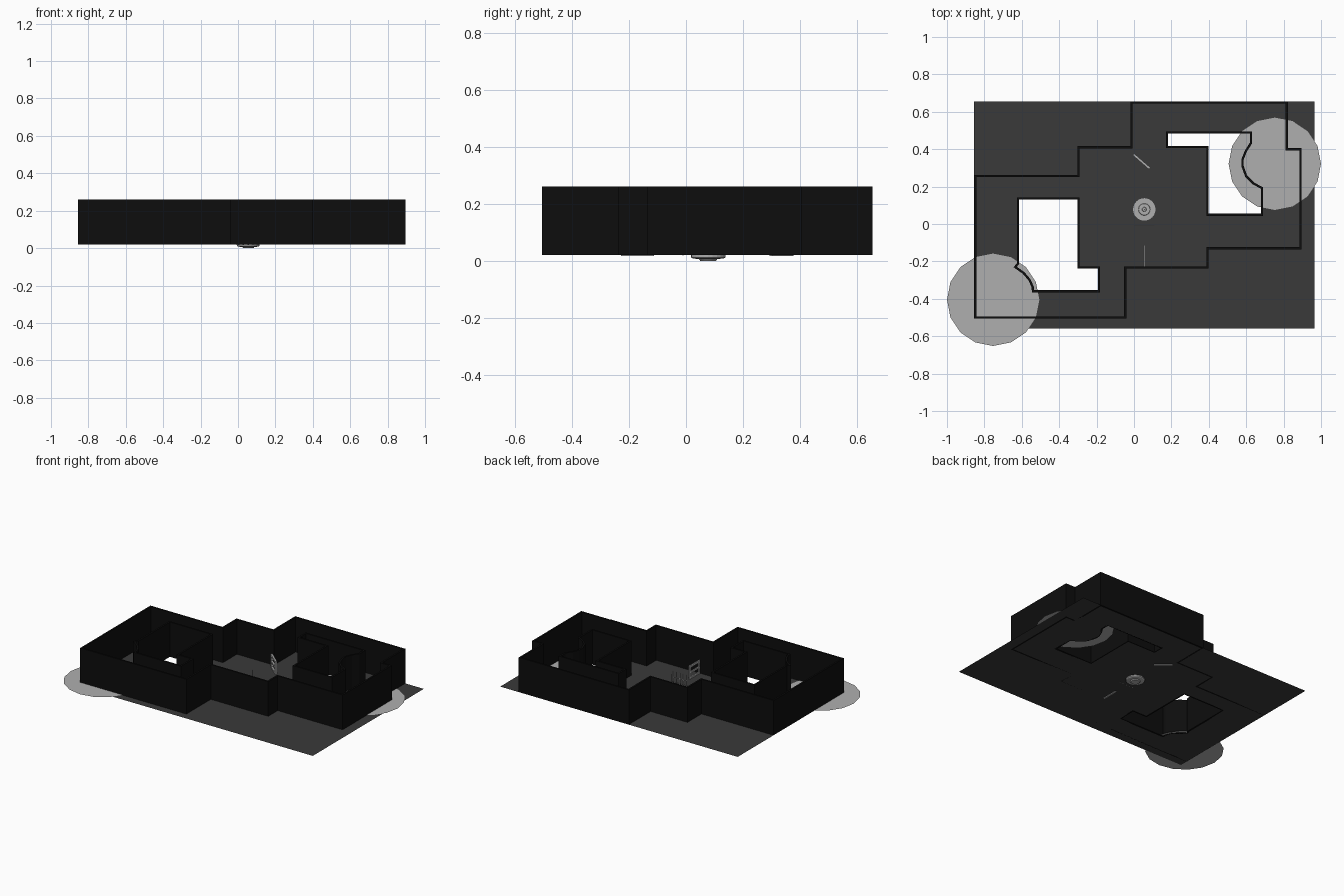
import bpy, bmesh, math
from mathutils import Vector, Matrix

if "Cube" in bpy.data.objects:
    bpy.data.objects.remove(bpy.data.objects["Cube"])

def material(name, v):
    m = bpy.data.materials.new(name)
    m.diffuse_color = (v, v, v, 1)
    m.use_nodes = True
    m.node_tree.nodes["Principled BSDF"].inputs["Base Color"].default_value = m.diffuse_color
    return m

BLACK = material("wall black", 0.004)
DARK = material("floor charcoal", 0.042)
GREY = material("light grey", 0.43)

def finish(bm, name, mat):
    me = bpy.data.meshes.new(name)
    bm.to_mesh(me)
    bm.free()
    me.materials.append(mat)
    ob = bpy.data.objects.new(name, me)
    bpy.context.collection.objects.link(ob)
    return ob

# Plan outlines (wall centre lines)
OUTER = [(-.849, .257), (-.297, .257), (-.297, .41), (-.014, .41), (-.014, .649),
         (.817, .649), (.817, .399), (.89, .399), (.89, -.129), (.393, -.129),
         (.393, -.233), (-.047, -.233), (-.047, -.5), (-.849, -.5)]
COURT_LEFT = [(-.62, .137), (-.297, .137), (-.297, -.233), (-.187, -.233), (-.187, -.36),
              (-.54, -.36), (-.542, -.335), (-.56, -.297), (-.59, -.262), (-.635, -.23), (-.62, -.212)]
COURT_RIGHT = [(.177, .489), (.625, .489), (.625, .432), (.598, .39), (.58, .345), (.58, .31),
               (.6, .255), (.638, .217), (.685, .192), (.685, .05), (.393, .05),
               (.393, .412), (.177, .412)]
FLOOR = [(-.855, -.56), (.965, -.56), (.965, .655), (-.855, .655)]
Z0, Z1 = 0.02, 0.26

def offset(pts, d):
    """Mitred offset of a closed plan outline."""
    out, n = [], len(pts)
    for i in range(n):
        a, b, c = (Vector(pts[(i + k) % n]) for k in (-1, 0, 1))
        e, f = (b - a).normalized(), (c - b).normalized()
        n1, n2 = Vector((-e.y, e.x)), Vector((-f.y, f.x))
        out.append(b + (n1 + n2) * d / max(1 + n1.dot(n2), 0.4))
    return out

def wall(name, pts, t=0.012):
    bm = bmesh.new()
    rings = [[bm.verts.new((p.x, p.y, z)) for p in offset(pts, d)]
             for d, z in ((t / 2, Z0), (t / 2, Z1), (-t / 2, Z1), (-t / 2, Z0))]
    n = len(pts)
    for k in range(4):
        r, s = rings[k], rings[(k + 1) % 4]
        for i in range(n):
            j = (i + 1) % n
            bm.faces.new((r[i], r[j], s[j], s[i]))
    bmesh.ops.recalc_face_normals(bm, faces=bm.faces)
    return finish(bm, name, BLACK)

wall("outer_wall", OUTER)
wall("left_courtyard_wall", COURT_LEFT)
wall("right_courtyard_wall", COURT_RIGHT)

# Floor sheet with the two courtyard openings
bm = bmesh.new()
edges = []
for loop in (FLOOR, COURT_LEFT, COURT_RIGHT):
    vs = [bm.verts.new((x, y, Z0)) for x, y in loop]
    edges += [bm.edges.new((vs[i], vs[(i + 1) % len(vs)])) for i in range(len(vs))]
bmesh.ops.triangle_fill(bm, edges=edges, use_beauty=True, normal=(0, 0, 1))
for f in bm.faces:
    f.normal_update()
    if f.normal.z < 0:
        f.normal_flip()
finish(bm, "floor", DARK)

# Flat round pads at opposite corners
for name, x, y in (("right_round_pad", .753, .322), ("left_round_pad", -.753, -.405)):
    bm = bmesh.new()
    bmesh.ops.create_circle(bm, cap_ends=True, segments=16, radius=.247,
                            matrix=Matrix.Translation((x, y, Z0 + .002)))
    finish(bm, name, GREY)

# Round stepped pedestal sunk through the floor, with a slim post
def lathe(name, profile, x, y, seg=24):
    bm = bmesh.new()
    rings = [[bm.verts.new((x + r * math.cos(2 * math.pi * i / seg),
                            y + r * math.sin(2 * math.pi * i / seg), z)) for i in range(seg)]
             for r, z in profile]
    for a, b in zip(rings, rings[1:]):
        for i in range(seg):
            j = (i + 1) % seg
            bm.faces.new((a[i], a[j], b[j], b[i]))
    bm.faces.new(rings[0][::-1])
    bm.faces.new(rings[-1])
    return finish(bm, name, GREY)

lathe("round_pedestal", [(.028, 0), (.032, .006), (.055, .008), (.06, .012), (.06, .022),
                         (.032, .022), (.03, .026), (.012, .026), (.01, .03),
                         (.003, .03), (.003, .13)], .055, .078)

# Upright framed screens made of bars
def screen(name, x, y, angle, bars, t):
    bm = bmesh.new()
    for u0, u1, z0, z1 in bars:
        m = (Matrix.Translation((x, y, 0)) @ Matrix.Rotation(angle, 4, 'Z')
             @ Matrix.Translation(((u0 + u1) / 2, 0, (z0 + z1) / 2))
             @ Matrix.Diagonal((u1 - u0, t, z1 - z0, 1)))
        bmesh.ops.create_cube(bm, size=1, matrix=m)
    return finish(bm, name, GREY)

W, B, T = .058, .016, .112
FRAME = [(-W, -W + .014, B, T), (W - .014, W, B, T),
         (-W, W, B, B + .014), (-W, W, T - .014, T), (-W, W, .058, .07)]
screen("back_screen", .04, .335, math.radians(-41), FRAME, .012)
screen("front_screen", .055, -.17, math.radians(90), FRAME, .009)
# Thin lattice of slim bars
LATTICE = [(u, u + .007, .018, .105) for u in (-.055, -.03, -.004, .022, .048)]
screen("middle_lattice", .055, -.01, 0, LATTICE + [(-.055, .055, .06, .065)], .003)
